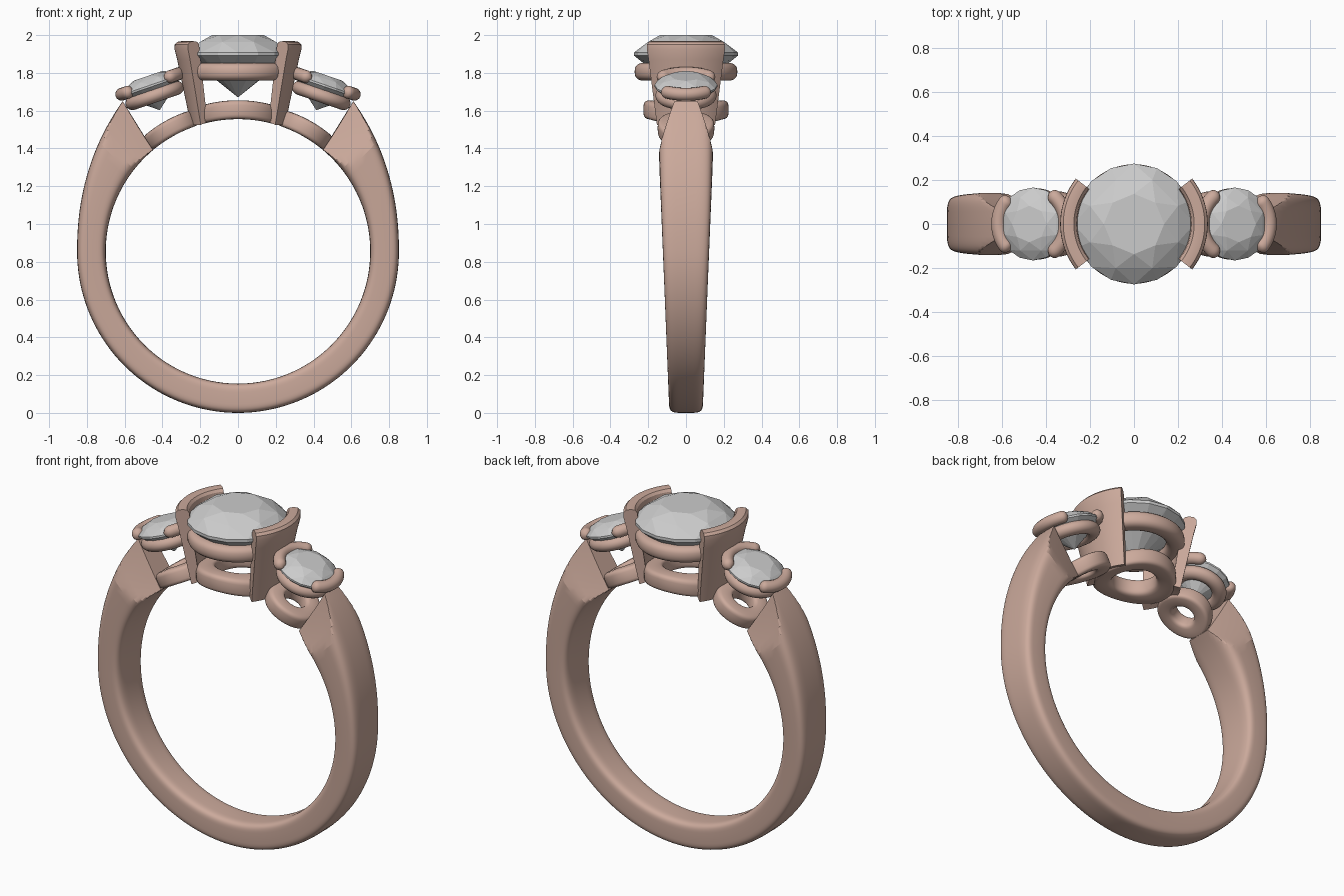
import bpy, bmesh
from math import sin, cos, pi, radians, sqrt, copysign
from mathutils import Matrix, Vector

if "Cube" in bpy.data.objects:
    bpy.data.objects.remove(bpy.data.objects["Cube"])

gold = bpy.data.materials.new("rose_gold")
gold.diffuse_color = (0.60, 0.40, 0.33, 1)
gold.use_nodes = True
gold.node_tree.nodes["Principled BSDF"].inputs["Base Color"].default_value = gold.diffuse_color
FINGER = Vector((0, 0, 0.855))   # centre of the finger hole
RI = 0.70                        # its radius


def finish(name, bm, mat=None, angle=None):
    bmesh.ops.recalc_face_normals(bm, faces=bm.faces)
    me = bpy.data.meshes.new(name)
    bm.to_mesh(me)
    bm.free()
    ob = bpy.data.objects.new(name, me)
    bpy.context.collection.objects.link(ob)
    if mat:
        me.materials.append(mat)
    if angle:
        bpy.ops.object.select_all(action='DESELECT')
        ob.select_set(True)
        bpy.context.view_layer.objects.active = ob
        bpy.ops.object.shade_smooth_by_angle(angle=radians(angle))
    return ob


def loft(name, sections, closed, xf=None, angle=32):
    """Skin a list of equal-length closed cross-sections."""
    bm = bmesh.new()
    xf = xf or Matrix()
    rows = [[bm.verts.new(xf @ Vector(p)) for p in s] for s in sections]
    n = len(rows[0])
    for i in range(len(rows) if closed else len(rows) - 1):
        a, b = rows[i], rows[(i + 1) % len(rows)]
        for j in range(n):
            k = (j + 1) % n
            bm.faces.new((a[j], a[k], b[k], b[j]))
    if not closed:
        bm.faces.new(rows[0])
        bm.faces.new(rows[-1])
    return finish(name, bm, gold, angle)


def spin(profile, angles):
    return [[(r * cos(a), r * sin(a), z) for r, z in profile] for a in angles]


def disc(r, z, m, h=None, e=1.0, n=20):
    """Rounded (r, z) profile; e < 1 squares it off."""
    def p(v):
        return copysign(abs(v) ** e, v)
    return [(r + m * p(cos(2 * pi * i / n)), z + (h or m) * p(sin(2 * pi * i / n))) for i in range(n)]


FULL = [2 * pi * i / 64 for i in range(64)]


def rounded_bar(name, r, z, m, mid, half, xf):
    """Arc-shaped claw with domed ends."""
    secs = []
    for i in range(33):
        t = -1 + i / 16
        end = max(0, (abs(t) - 0.78) / 0.22)
        k = max(0.12, sqrt(max(0, 1 - end * end)))
        secs += spin(disc(r, z, m * k, n=16), [mid + half * t])
    return loft(name, secs, False, xf, 60)


def gem(name, R, crown, depth, xf):
    """Round faceted stone, girdle at local z = 0."""
    bm = bmesh.new()
    rings = [(0.50, crown, 8, 0), (0.79, crown * 0.62, 8, 0.5), (1, 0.012 * R, 16, 0),
             (1, -0.05 * R, 16, 0), (0.50, -depth * 0.54, 8, 0.5)]
    for k, z, n, off in rings:
        for i in range(n):
            a = 2 * pi * (i + off) / n
            bm.verts.new(xf @ Vector((R * k * cos(a), R * k * sin(a), z)))
    bm.verts.new(xf @ Vector((0, 0, -depth)))
    bmesh.ops.convex_hull(bm, input=bm.verts)
    bmesh.ops.dissolve_limit(bm, angle_limit=0.01, verts=bm.verts, edges=bm.edges)
    return finish(name, bm)


def base_ring(name, outer, inner, h, xf):
    """Lower gallery ring, bent to follow the finger hole."""
    mid, m = (outer + inner) / 2, (outer - inner) / 2
    secs = spin(disc(mid, RI + h / 2, m, h / 2, 0.5, 24), FULL)
    secs = [[(x, y, z - RI + sqrt(RI * RI - x * x)) for x, y, z in s] for s in secs]
    return loft(name, secs, True, xf)


# Band: thickens and widens upward, ends pinched by flat side cuts
secs = []
for i in range(121):
    sec = []
    f = -1 + i / 60
    for j in range(56):
        t = 2 * pi * j / 56
        u = copysign(abs(cos(t)) ** 0.42, cos(t))
        v = copysign(abs(sin(t)) ** 0.42, sin(t))
        k = (u + 1) / 2
        e = abs(f) * (140 + 2.5 * k) - 90
        ro = 0.852 + 0.148 * max(0, e / 52) ** 1.85 + 0.003 * max(0, -e / 90)
        r = RI + (ro - RI) * k
        er = radians(e)
        w = 0.087 + 0.058 * (0.855 + 0.78 * sin(er)) / 1.4
        lim = max(0.05, 0.147 - max(0, e - 37) * 0.0055)
        y = max(-lim, min(lim, w * v))
        sec.append((copysign(1, f) * r * cos(er), y, FINGER.z + r * sin(er)))
    secs.append(sec)
loft("band", secs, False, None, 17)

# Centre stone with its seat and gallery ring
gem("centre_stone", 0.275, 0.095, 0.235, Matrix.Translation((0, 0, 1.905)))
loft("centre_seat", spin(disc(0.222, 1.806, 0.05, 0.047, 0.8), FULL), True)
base_ring("centre_gallery", 0.225, 0.12, 0.1, Matrix.Translation(FINGER))

# Curved half-bezel walls either side of the centre stone
wall = [(0.205, 1.54), (0.25, 1.525), (0.322, 1.87), (0.336, 1.925), (0.335, 1.95), (0.322, 1.964),
        (0.298, 1.968), (0.274, 1.964), (0.262, 1.95), (0.258, 1.92), (0.25, 1.86)]
for mid, tag in ((0, "right"), (pi, "left")):
    loft(tag + "_wall", spin(wall, [mid + radians(38) * (-1 + i / 12) for i in range(25)]), False)

# Side stones, tilted outward, each with seat, claws and gallery ring
for s, tag in ((1, "right"), (-1, "left")):
    xf = Matrix.Translation((0.46 * s, 0, 1.735)) @ Matrix.Rotation(s * radians(19), 4, 'Y')
    gem(tag + "_stone", 0.166, 0.052, 0.14, xf)
    loft(tag + "_seat", spin(disc(0.122, -0.058, 0.04, 0.037), FULL), True, xf)
    out, inn = (0, pi) if s > 0 else (pi, 0)
    rounded_bar(tag + "_outer_claw", 0.163, 0.005, 0.034, out, radians(48), xf)
    rounded_bar(tag + "_inner_claw", 0.163, 0.01, 0.034, inn, radians(60), xf)
    base_ring(tag + "_gallery", 0.15, 0.06, 0.09,
              Matrix.Translation(FINGER) @ Matrix.Rotation(s * radians(29), 4, 'Y'))
